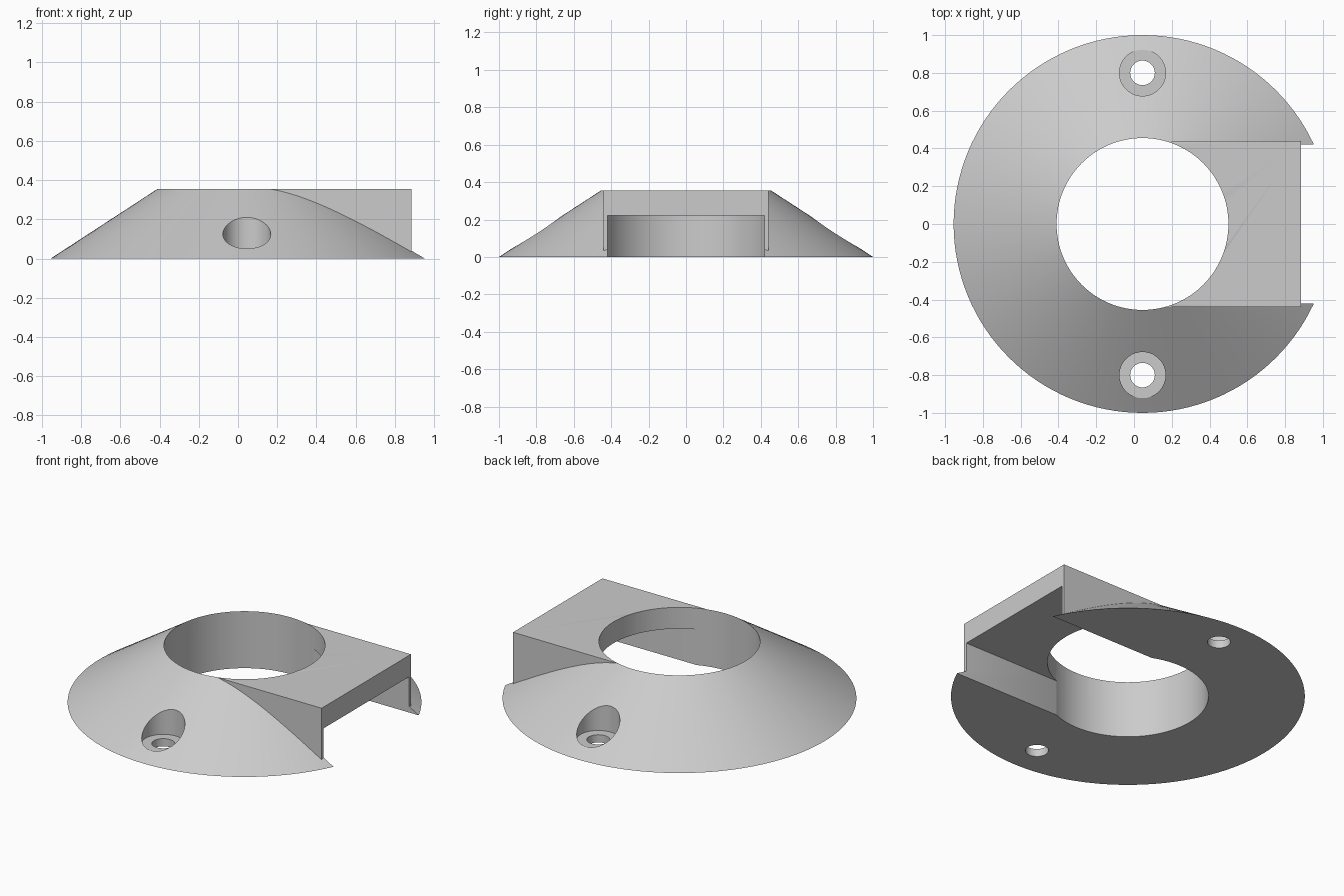
import bpy
import math

if "Cube" in bpy.data.objects:
    bpy.data.objects.remove(bpy.data.objects["Cube"])

CX = 0.045                  # axis of the round flange
HEIGHT = 0.355
BASE_R, BORE_R = 1.0, 0.455
SEGMENTS = 128

grey = bpy.data.materials.new("light grey")
grey.use_nodes = True
grey.diffuse_color = (0.6, 0.6, 0.6, 1)
grey.node_tree.nodes["Principled BSDF"].inputs["Base Color"].default_value = grey.diffuse_color


def frustum(name, y, z0, z1, r0, r1):
    bpy.ops.mesh.primitive_cone_add(vertices=SEGMENTS, radius1=r0, radius2=r1,
                                    depth=z1 - z0, location=(CX, y, (z0 + z1) / 2))
    ob = bpy.context.object
    ob.name = name
    return ob


def block(name, x0, x1, half_y, z0, z1):
    bpy.ops.mesh.primitive_cube_add(size=1, location=((x0 + x1) / 2, 0, (z0 + z1) / 2))
    ob = bpy.context.object
    ob.name = name
    ob.scale = (x1 - x0, 2 * half_y, z1 - z0)
    bpy.ops.object.transform_apply(location=False, rotation=False, scale=True)
    return ob


def combine(target, tool, operation):
    mod = target.modifiers.new(tool.name, "BOOLEAN")
    mod.operation, mod.solver, mod.object = operation, "EXACT", tool
    bpy.context.view_layer.objects.active = target
    bpy.ops.object.modifier_apply(modifier=mod.name)
    bpy.data.objects.remove(tool)


# Conical flange, run slightly past the bore rim so the bore trims it cleanly
slope = (BASE_R - BORE_R) / HEIGHT
over = HEIGHT + 0.005
flange = frustum("conical_flange", 0, 0, over, BASE_R, BASE_R - over * slope)

# Square side housing
combine(flange, block("side_housing", CX, 0.885, 0.44, 0.01, HEIGHT), "UNION")

# Central bore and the open channel under the housing
combine(flange, frustum("bore_cutter", 0, -0.2, 0.6, BORE_R, BORE_R), "DIFFERENCE")
combine(flange, block("channel_cutter", 0.1, 1.3, 0.42, -0.2, 0.222), "DIFFERENCE")

# Counterbored screw holes
for y in (-0.8, 0.8):
    combine(flange, frustum("counterbore_cutter", y, 0.048, 0.6, 0.122, 0.122), "DIFFERENCE")
    combine(flange, frustum("screw_cutter", y, -0.2, 0.5, 0.065, 0.065), "DIFFERENCE")

flange.data.materials.clear()
flange.data.materials.append(grey)
bpy.ops.object.select_all(action="DESELECT")
flange.select_set(True)
bpy.context.view_layer.objects.active = flange
bpy.ops.object.shade_smooth_by_angle(angle=math.radians(25))
